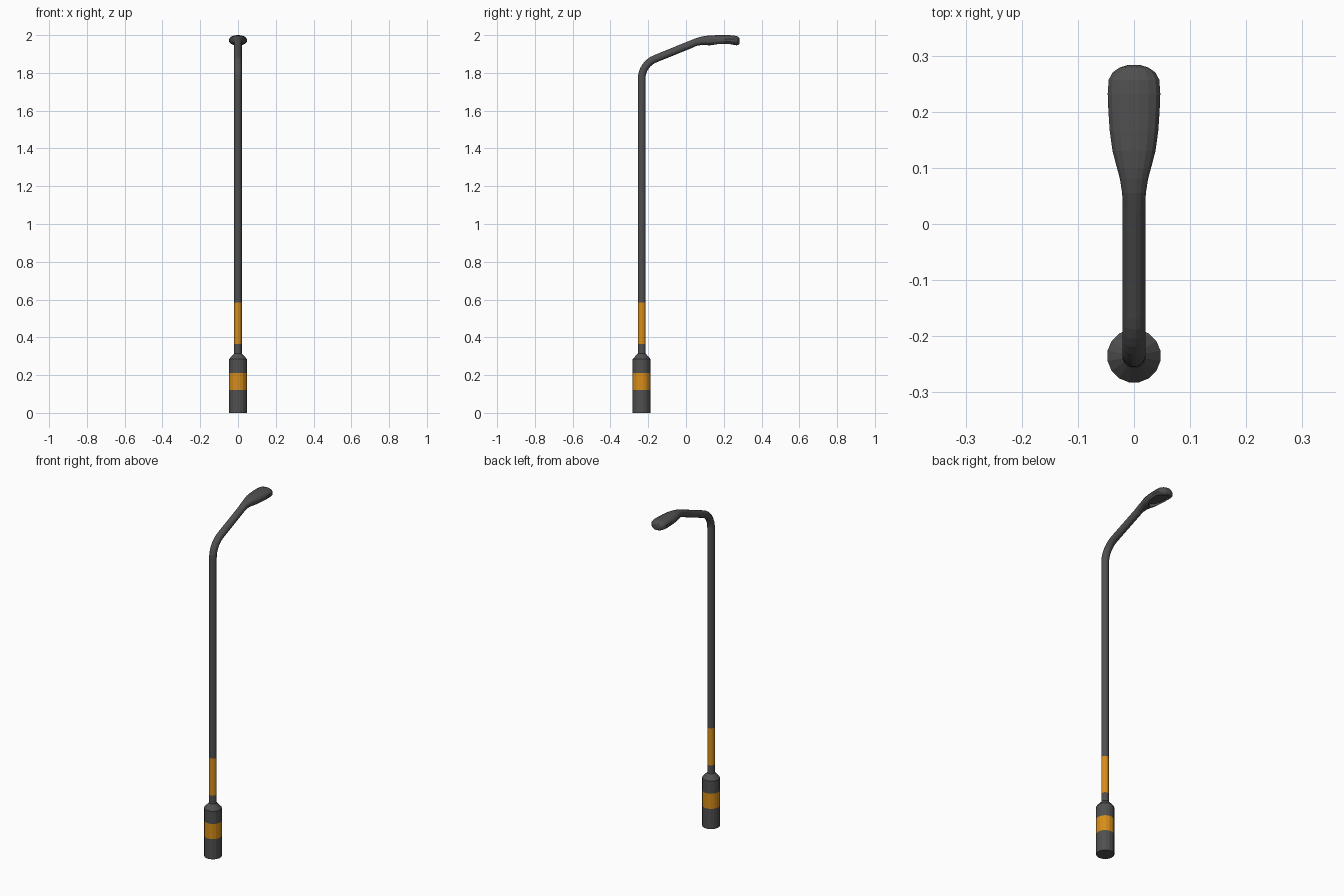
import bpy, bmesh
from math import cos, sin, pi, radians

if "Cube" in bpy.data.objects:
    bpy.data.objects.remove(bpy.data.objects["Cube"])

SIDES = 16
POLE_Y = -0.235


def material(name, color):
    m = bpy.data.materials.new(name)
    m.diffuse_color = color
    m.use_nodes = True
    m.node_tree.nodes["Principled BSDF"].inputs["Base Color"].default_value = m.diffuse_color
    return m


GREY = material("dark_grey", (0.08, 0.08, 0.08, 1))
ORANGE = material("orange", (0.68, 0.27, 0.01, 1))


def ring(y, z, tilt, hw, hh, square=1.0):
    """Cross-section in the plane across a path running at angle tilt in YZ."""
    pts = []
    for i in range(SIDES):
        a = 2 * pi * (i + 0.5) / SIDES
        s = sin(a)
        v = hh * abs(s) ** square * (1 if s > 0 else -1)
        pts.append((hw * cos(a), y - v * sin(tilt), z + v * cos(tilt)))
    return pts


def loft(name, rings, cap_start=False, cap_end=False, stripe=None):
    """Skin a list of rings; faces whose centre lies in the stripe are orange."""
    bm = bmesh.new()
    rows = [[bm.verts.new(p) for p in r] for r in rings]
    for a, b in zip(rows, rows[1:]):
        for i in range(SIDES):
            j = (i + 1) % SIDES
            f = bm.faces.new((a[i], a[j], b[j], b[i]))
            z = f.calc_center_median().z
            if stripe and stripe[0] < z < stripe[1]:
                f.material_index = 1
    if cap_start:
        bm.faces.new(rows[0])
    if cap_end:
        bm.faces.new(rows[-1])
    bmesh.ops.recalc_face_normals(bm, faces=bm.faces)
    me = bpy.data.meshes.new(name)
    bm.to_mesh(me)
    bm.free()
    me.materials.append(GREY)
    me.materials.append(ORANGE)
    ob = bpy.data.objects.new(name, me)
    bpy.context.collection.objects.link(ob)
    return ob


# Base: wide drum with an orange band and a sloped shoulder
base = [(0, .048), (.12, .048), (.21, .048), (.285, .048), (.315, .021)]
loft("base", [ring(POLE_Y, z, pi / 2, r, r) for z, r in base],
     True, True, (.12, .21))

# Pole with orange band, curved bend and sloping arm
UP, SLOPE, R = pi / 2, radians(21.5), 0.115
BEND_Z = 1.768
path = [(POLE_Y, z, UP) for z in (.31, .365, .585)]
for k in range(9):
    t = UP + (SLOPE - UP) * k / 8
    path.append((POLE_Y + R * (1 - sin(t)), BEND_Z + R * cos(t), t))
path.append((0.03, 1.953, SLOPE))
loft("pole_and_arm", [ring(y, z, t, .0205, .0205) for y, z, t in path],
     True, True, (.365, .585))

# Lamp head: y, half width, bottom z, top z
head = [(.055, .0215, 1.943, 1.985), (.08, .0255, 1.947, 1.992),
        (.10, .031, 1.947, 1.996), (.13, .039, 1.945, 1.999),
        (.165, .044, 1.945, 2.0), (.20, .0465, 1.945, 2.0),
        (.232, .0478, 1.945, 2.0), (.257, .046, 1.945, 1.998),
        (.270, .039, 1.946, 1.994), (.279, .026, 1.949, 1.989),
        (.283, .012, 1.955, 1.982)]
rings = [ring(.03, 1.953, SLOPE, .0205, .0205)]
rings += [ring(y, (b + t) / 2, 0, w, (t - b) / 2, 0.8) for y, w, b, t in head]
lamp = loft("lamp_head", rings, True, True)

# Recessed light opening in the underside of the head
outline = [(.036 * cos(2 * pi * i / SIDES) * (1 + .15 * sin(2 * pi * i / SIDES)),
            .197 + .072 * sin(2 * pi * i / SIDES)) for i in range(SIDES)]
cutter = loft("light_opening_cutter",
              [[(x, y, z) for x, y in outline] for z in (1.92, 1.962)], True, True)
cutter.hide_render = True
cutter.hide_set(True)
cut = lamp.modifiers.new("light_opening", 'BOOLEAN')
cut.operation = 'DIFFERENCE'
cut.solver = 'EXACT'
cut.object = cutter
